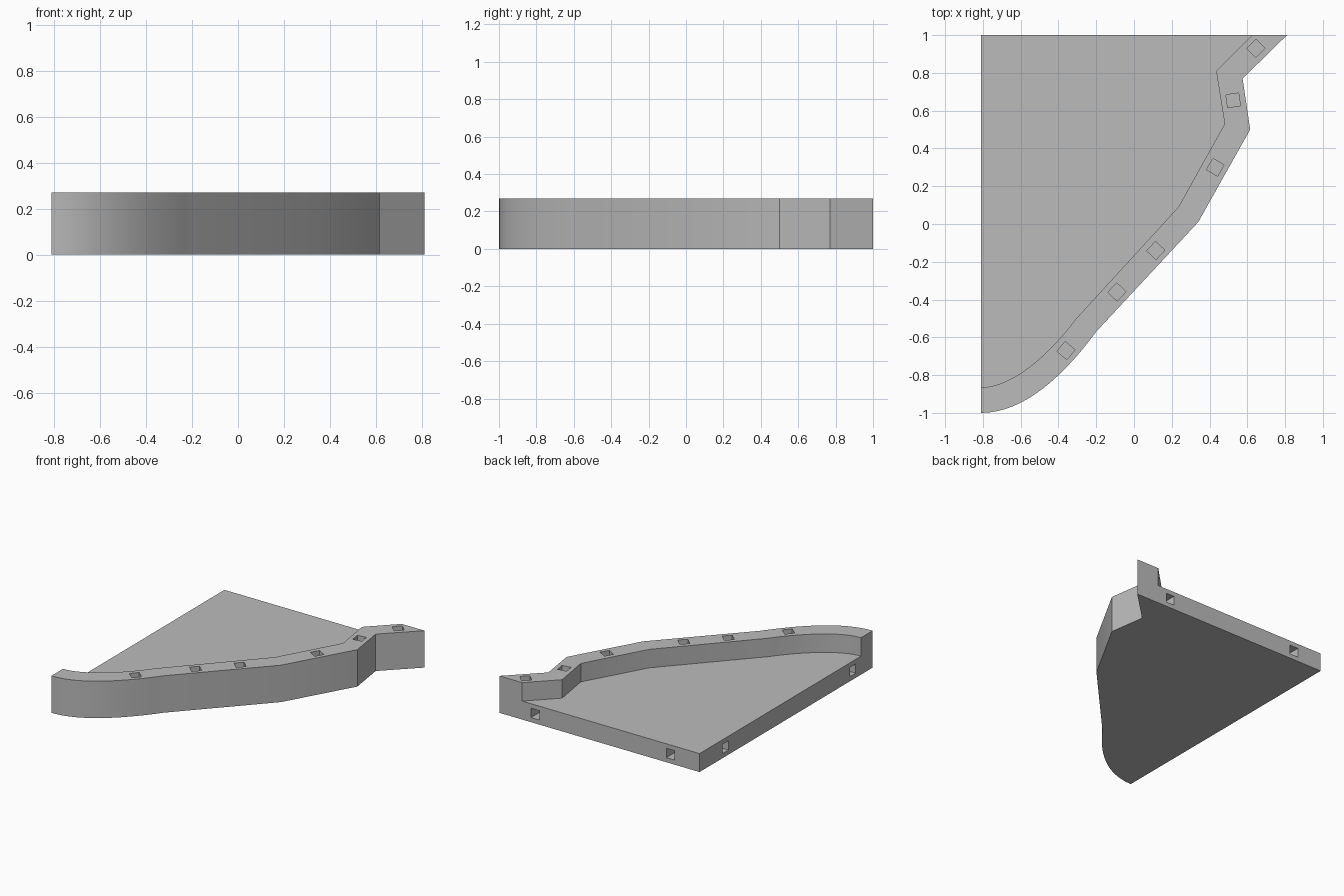
import bpy, bmesh
from math import radians
from mathutils import Vector, Matrix
from mathutils.geometry import interpolate_bezier

cube = bpy.data.objects.get("Cube")
if cube:
    bpy.data.objects.remove(cube, do_unlink=True)

HEIGHT, FLOOR = 0.27, 0.135
LEFT, BACK = -0.81, 1.0
PEG, DEPTH = 0.068, 0.12

grey = bpy.data.materials.new("plain grey")
grey.use_nodes = True
colour = (0.5, 0.5, 0.5, 1)
grey.diffuse_color = colour
grey.node_tree.nodes["Principled BSDF"].inputs["Base Color"].default_value = colour


def make_object(name, bm):
    bmesh.ops.recalc_face_normals(bm, faces=bm.faces)
    mesh = bpy.data.meshes.new(name)
    bm.to_mesh(mesh)
    bm.free()
    mesh.materials.append(grey)
    obj = bpy.data.objects.new(name, mesh)
    bpy.context.collection.objects.link(obj)
    return obj


def prism(name, outline, low, high):
    bm = bmesh.new()
    face = bm.faces.new([bm.verts.new((x, y, low)) for x, y in outline])
    ext = bmesh.ops.extrude_face_region(bm, geom=[face])
    top = [v for v in ext["geom"] if isinstance(v, bmesh.types.BMVert)]
    bmesh.ops.translate(bm, verts=top, vec=(0, 0, high - low))
    return make_object(name, bm)


def box(name, centre, size, turn=0):
    bm = bmesh.new()
    matrix = (Matrix.Translation(centre) @ Matrix.Rotation(radians(turn), 4, "Z")
              @ Matrix.Diagonal((*size, 1)))
    bmesh.ops.create_cube(bm, size=1, matrix=matrix)
    return make_object(name, bm)


def cut(target, cutter):
    cutter.hide_render = True
    mod = target.modifiers.new("cut", "BOOLEAN")
    mod.operation, mod.solver, mod.object = "DIFFERENCE", "EXACT", cutter
    bpy.context.view_layer.objects.active = target
    bpy.ops.object.modifier_apply(modifier=mod.name)
    bpy.data.objects.remove(cutter, do_unlink=True)


def rail_line(curve, corners):
    bend = interpolate_bezier(*[Vector((x, y, 0)) for x, y in curve], 17)
    return [(p.x, p.y) for p in bend] + corners


# Outer and inner lines of the raised rim
outer = rail_line([(LEFT, -1), (-0.58, -1), (-0.37, -0.8), (-0.2, -0.57)],
                  [(0.34, 0.01), (0.615, 0.5), (0.575, 0.77), (0.81, BACK)])
inner = rail_line([(LEFT, -0.865), (-0.64, -0.865), (-0.44, -0.68), (-0.31, -0.505)],
                  [(0.235, 0.09), (0.48, 0.53), (0.435, 0.81), (0.625, BACK)])

# Solid base with the floor pocket cut away, leaving the rim
tile = prism("rimmed_floor_tile", outer + [(LEFT, BACK)], 0, HEIGHT)
pocket = ([(LEFT - 0.2, inner[0][1])] + inner
          + [(inner[-1][0] + 0.1, BACK + 0.1), (LEFT - 0.2, BACK + 0.1)])
cut(tile, prism("pocket_cutter", pocket, FLOOR, HEIGHT + 0.1))

# Square peg holes along the top of the rim
for x, y, turn in [(0.645, 0.93, 45), (0.525, 0.655, 8), (0.43, 0.3, 60),
                   (0.115, -0.14, 47), (-0.09, -0.36, 47), (-0.36, -0.67, 50)]:
    cut(tile, box("rim_hole_cutter", (x, y, HEIGHT), (PEG, PEG, DEPTH * 2), turn))

# Square peg holes in the two straight edges
for x in (0.52, -0.575):
    cut(tile, box("back_hole_cutter", (x, BACK, FLOOR / 2), (PEG, DEPTH * 2, PEG)))
for y in (0.7, -0.77):
    cut(tile, box("side_hole_cutter", (LEFT, y, FLOOR / 2), (DEPTH * 2, PEG, PEG)))

# Smooth the bend, keep corners sharp
bpy.ops.object.select_all(action="DESELECT")
tile.select_set(True)
bpy.context.view_layer.objects.active = tile
bpy.ops.object.shade_smooth_by_angle(angle=radians(30))
